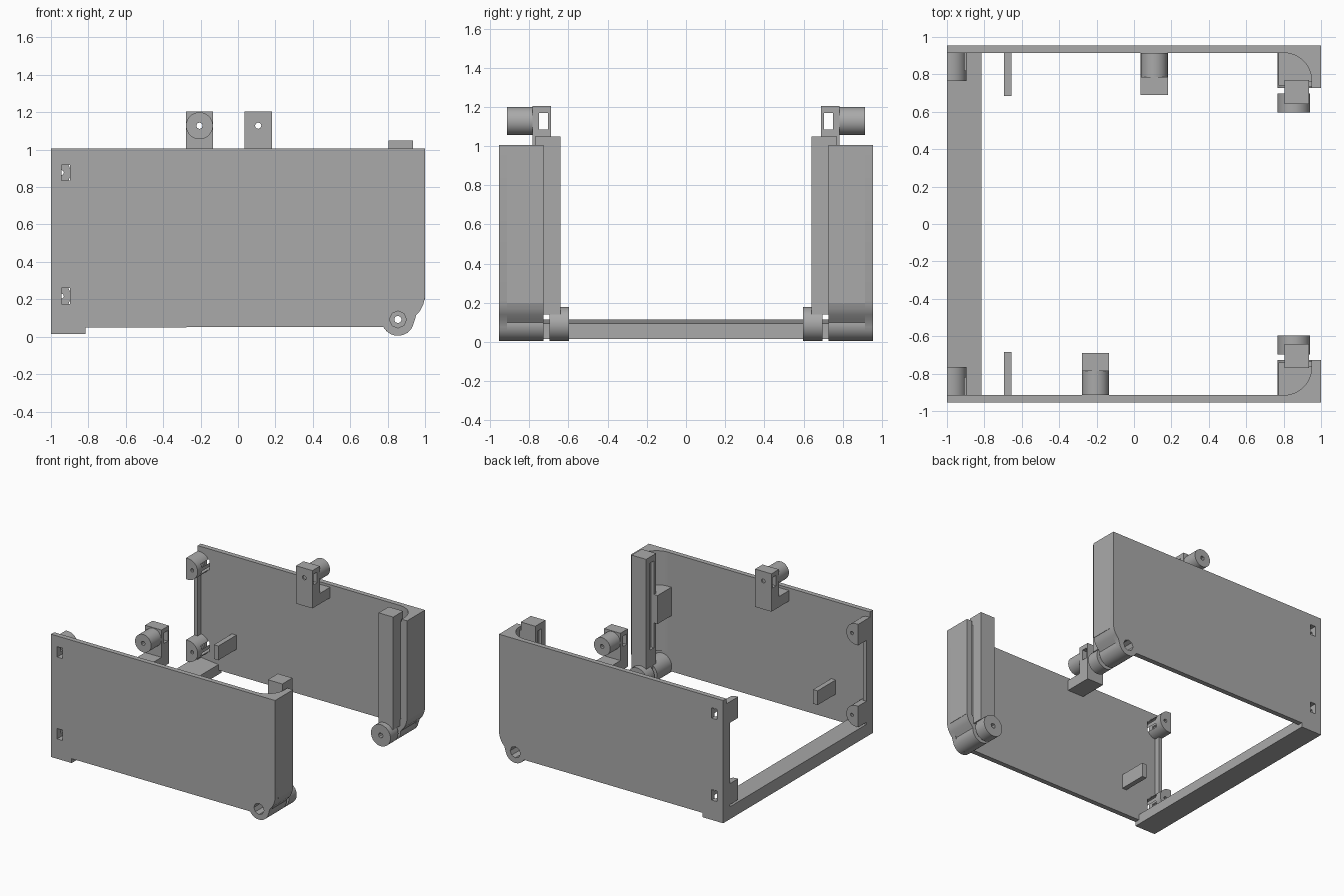
import bpy, bmesh, math

cube = bpy.data.objects.get("Cube")
if cube:
    bpy.data.objects.remove(cube, do_unlink=True)

grey = bpy.data.materials.new("plain grey")
grey.use_nodes = True
grey.diffuse_color = (0.4, 0.4, 0.4, 1)
grey.node_tree.nodes["Principled BSDF"].inputs["Base Color"].default_value = (0.4, 0.4, 0.4, 1)


def prism(name, outline, lo, hi, axis="y"):
    """Extrude a 2D outline: (x, z) along y, (x, y) along z, or (y, z) along x."""
    place = {"x": lambda a, b, t: (t, a, b),
             "y": lambda a, b, t: (a, t, b),
             "z": lambda a, b, t: (a, b, t)}[axis]
    bm = bmesh.new()
    base = bm.faces.new([bm.verts.new(place(a, b, lo)) for a, b in outline])
    new = bmesh.ops.extrude_face_region(bm, geom=[base])["geom"]
    bmesh.ops.translate(bm, verts=[v for v in new if isinstance(v, bmesh.types.BMVert)],
                        vec=place(0, 0, hi - lo))
    bmesh.ops.recalc_face_normals(bm, faces=bm.faces)
    mesh = bpy.data.meshes.new(name)
    bm.to_mesh(mesh)
    bm.free()
    mesh.materials.append(grey)
    obj = bpy.data.objects.new(name, mesh)
    bpy.context.collection.objects.link(obj)
    return obj


def rect(a0, a1, b0, b1):
    return [(a0, b0), (a1, b0), (a1, b1), (a0, b1)]


def arc(cx, cz, r, start, end, steps=12):
    angles = [math.radians(start + (end - start) * i / steps) for i in range(steps + 1)]
    return [(cx + r * math.cos(a), cz + r * math.sin(a)) for a in angles]


def circle(cx, cz, r, sides=32):
    return arc(cx, cz, r, 0, 360, sides)[:-1]


def cut(obj, *cutters):
    for cutter in cutters:
        cutter.hide_render = True
        mod = obj.modifiers.new("cut", "BOOLEAN")
        mod.operation = "DIFFERENCE"
        mod.solver = "EXACT"
        mod.object = cutter
        bpy.context.view_layer.update()
        result = bpy.data.meshes.new_from_object(
            obj.evaluated_get(bpy.context.evaluated_depsgraph_get()))
        obj.modifiers.clear()
        obj.data = result
        bpy.data.objects.remove(cutter, do_unlink=True)
    return obj


HX, HZ, HR = 0.855, 0.092, 0.087     # hinge centre and radius
SLOTS = (0.217, 0.877)               # heights of the two boss slots


def build_side(label, s, tab_x):
    """One side panel; s is the sign of y, distances are measured outward."""
    def along_y(part, outline, near, far):
        lo, hi = sorted((s * near, s * far))
        return prism(label + "_" + part, outline, lo, hi)

    def block(part, x0, x1, near, far, z0, z1):
        return along_y(part, rect(x0, x1, z0, z1), near, far)

    # Panel with a rounded hinge lobe at the lower corner
    lobe = arc(HX, HZ, HR, 208, 350)
    sweep = [(0.953, 0.115), (0.975, 0.14), (0.99, 0.17), (1, 0.21)]
    panel = along_y("panel", [(-1, 0.05)] + lobe + sweep + [(1, 1.005), (-1, 1.005)], 0.915, 0.955)
    for z in SLOTS:
        cut(panel, block("slot", -0.945, -0.897, 0.8, 1, z - 0.042, z + 0.042))
    cut(panel, along_y("bore", circle(HX, HZ, 0.045, 8), 0.9, 1))

    # End wall with a curved inside corner
    hollow = arc(0.8, 0.765, 0.15, 0, 90)
    plan = [(1, 0.915), (1, 0.727), (0.95, 0.727)] + hollow
    prism(label + "_end_wall", [(x, s * y) for x, y in plan], 0.2, 1.005, "z")
    along_y("wall_foot", [(0.9, 0.14), (0.935, 0.09)] + sweep + [(0.95, 0.21)], 0.727, 0.915)

    # Hinge barrels, bored through
    for part, near, far, bore in (("outer_barrel", 0.727, 0.915, 0.045),
                                  ("inner_barrel", 0.597, 0.697, 0.02)):
        barrel = along_y(part, circle(HX, HZ, HR), near, far)
        cut(barrel, along_y("bore", circle(HX, HZ, bore, 8), 0.5, 1))

    # Corner post with a groove on its inner face, and the rib behind it
    post = block("corner_post", 0.805, 0.935, 0.642, 0.77, 0.14, 1.05)
    cut(post, block("groove", 0.7, 0.83, 0.69, 0.74, 0.3, 1.0))
    block("post_rib", 0.772, 0.952, 0.74, 0.915, 0.5, 0.73)
    block("post_web", 0.93, 0.955, 0.735, 0.765, 0.2, 0.98)

    # Half-round screw bosses and the lip joining them
    for z in SLOTS:
        boss = along_y("screw_boss", [(-1, z + 0.085)] + arc(-0.98, z, 0.085, 90, -90)
                       + [(-1, z - 0.085)], 0.765, 0.915)
        cut(boss, block("slot", -0.945, -0.897, 0.82, 0.93, z - 0.042, z + 0.042),
            along_y("pilot", circle(-0.945, z, 0.014, 8), 0.7, 0.93))
    block("edge_lip", -1, -0.97, 0.87, 0.915, 0.1, 0.95)

    # Small fin on the inside
    block("fin", -0.695, -0.655, 0.685, 0.915, 0.26, 0.375)

    # Top tab: shelf, upright block and round stub
    x0, x1 = tab_x - 0.073, tab_x + 0.073
    block("tab_shelf", x0, x1, 0.69, 0.915, 0.9, 0.985)
    tab = block("tab_block", x0, x1, 0.69, 0.785, 0.9, 1.205)
    stub = along_y("tab_stub", circle(tab_x, 1.128, 0.072), 0.785, 0.915)
    cut(tab, block("nut_slot", x0 - 0.1, x1 + 0.1, 0.705, 0.75, 1.085, 1.17))
    for obj in (tab, stub):
        cut(obj, along_y("pilot", circle(tab_x, 1.128, 0.017, 8), 0.6, 1))


build_side("front", -1, -0.206)
build_side("back", 1, 0.108)

# Cross bar joining both panels, with a sloped top
prism("cross_bar", [(-1, 0.015), (-0.815, 0.015), (-0.815, 0.095), (-1, 0.115)],
      -0.955, 0.955)

# Smooth the round parts, keeping edges sharp
bpy.ops.object.select_all(action="DESELECT")
for obj in bpy.context.collection.objects:
    if obj.type == "MESH" and any(w in obj.name for w in ("barrel", "stub", "boss", "wall", "panel")):
        obj.select_set(True)
        bpy.context.view_layer.objects.active = obj
bpy.ops.object.shade_smooth_by_angle(angle=math.radians(30))
